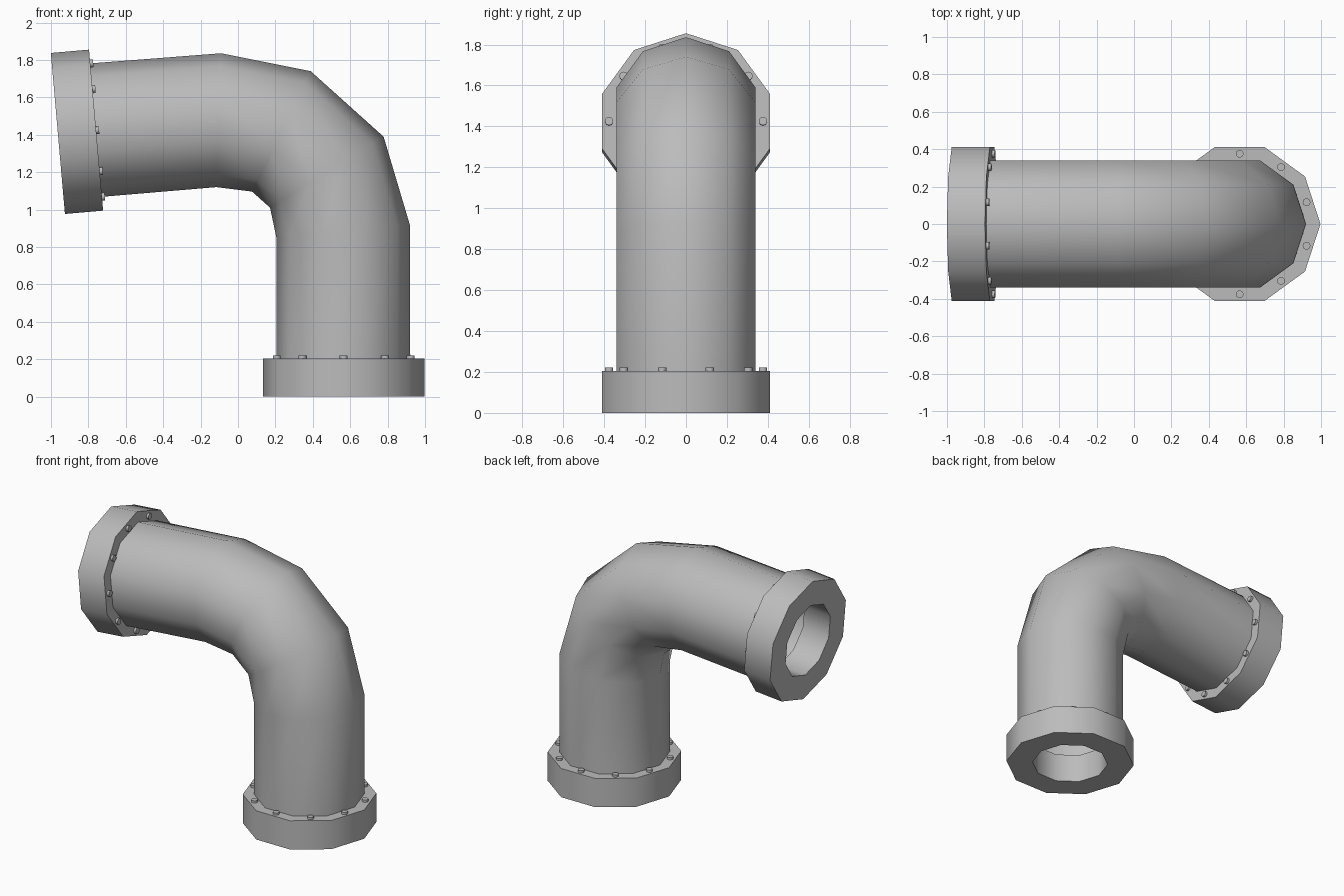
import bpy, bmesh
from math import cos, sin, pi, radians
from mathutils import Matrix, Vector

cube = bpy.data.objects.get("Cube")
if cube:
    bpy.data.objects.remove(cube, do_unlink=True)

SIDES = 10
PIPE_R, FLANGE_R, BORE_R, BOLT_RING = 0.358, 0.432, 0.255, 0.376
FLANGE_H = 0.205

grey = bpy.data.materials.new("pipe grey")
grey.use_nodes = True
colour = (0.5, 0.5, 0.5, 1)
grey.diffuse_color = colour
grey.node_tree.nodes["Principled BSDF"].inputs["Base Color"].default_value = colour


def finish(bm, name, matrix=Matrix()):
    """Turn a bmesh into a shaded, coloured object."""
    mesh = bpy.data.meshes.new(name)
    bm.to_mesh(mesh)
    bm.free()
    mesh.materials.append(grey)
    obj = bpy.data.objects.new(name, mesh)
    obj.matrix_world = matrix
    bpy.context.collection.objects.link(obj)
    bpy.ops.object.select_all(action='DESELECT')
    obj.select_set(True)
    bpy.context.view_layer.objects.active = obj
    bpy.ops.object.shade_smooth_by_angle(angle=radians(50))


def ring(bm, radius, matrix):
    return [bm.verts.new(matrix @ Vector((radius * cos(2 * pi * i / SIDES),
                                          radius * sin(2 * pi * i / SIDES), 0)))
            for i in range(SIDES)]


def bridge(bm, a, b):
    for i in range(SIDES):
        j = (i + 1) % SIDES
        bm.faces.new((a[i], a[j], b[j], b[i]))


def frame(x, z, tilt):
    return Matrix.Translation((x, 0, z)) @ Matrix.Rotation(radians(-tilt), 4, 'Y')


# Bent pipe: centre x, centre z and tilt of each ring
path = [(0.563, FLANGE_H, 0), (0.563, 0.88, 6), (0.475, 1.2, 32),
        (0.232, 1.418, 64), (-0.102, 1.478, 88), (-0.76, 1.425, 95)]
bm = bmesh.new()
rings = [ring(bm, PIPE_R, frame(*p)) for p in path]
for lower, upper in zip(rings, rings[1:]):
    bridge(bm, lower, upper)
finish(bm, "bent_pipe")

# Flanges: mouth at local zero, axis pointing into the pipe
for side, place in (("bottom", frame(0.565, 0, 0)), ("top", frame(-0.963, 1.407, -85))):
    bm = bmesh.new()
    loops = [ring(bm, r, Matrix.Translation((0, 0, h))) for r, h in
             ((FLANGE_R, 0), (FLANGE_R, FLANGE_H), (BORE_R, FLANGE_H), (BORE_R, 0))]
    for k in range(4):
        bridge(bm, loops[k], loops[(k + 1) % 4])
    finish(bm, side + "_flange", place)

    # Bolt heads over the middle of each flange side
    bm = bmesh.new()
    for k in range(SIDES):
        spot = (Matrix.Rotation((k + 0.5) * 2 * pi / SIDES, 4, 'Z')
                @ Matrix.Translation((BOLT_RING, 0, FLANGE_H + 0.004)))
        bmesh.ops.create_cone(bm, cap_ends=True, segments=10, radius1=0.021,
                              radius2=0.021, depth=0.024, matrix=spot)
    finish(bm, side + "_bolts", place)
